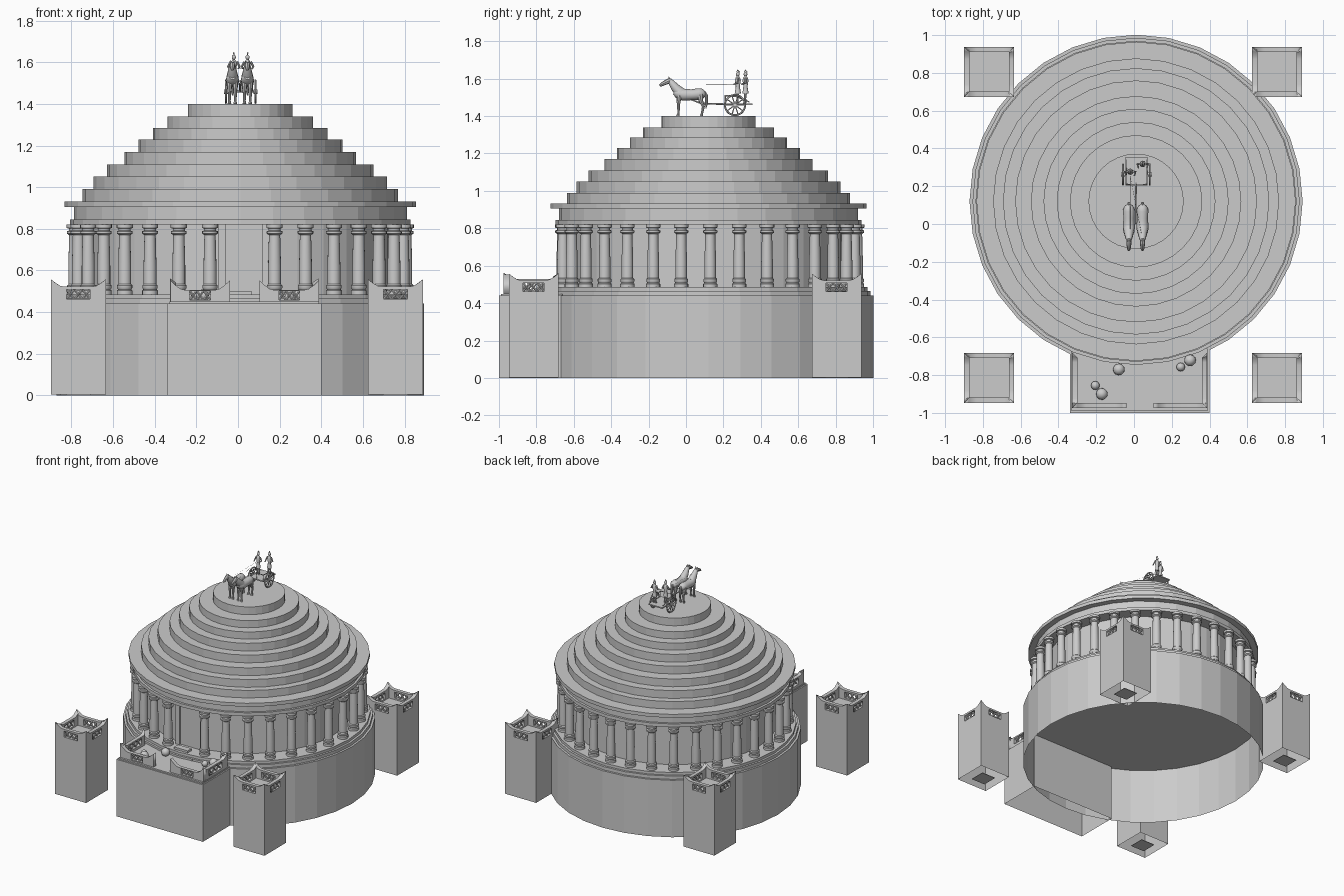
import bpy, bmesh
from math import sin, cos, pi, radians
from mathutils import Vector, Matrix

if "Cube" in bpy.data.objects:
    bpy.data.objects.remove(bpy.data.objects["Cube"])

CX, CY = 0.011, 0.12          # centre of the round building


def finish(name, bm, smooth=False):
    bmesh.ops.recalc_face_normals(bm, faces=bm.faces)
    me = bpy.data.meshes.new(name)
    bm.to_mesh(me)
    bm.free()
    if smooth:
        me.shade_smooth()
        me.set_sharp_from_angle(angle=radians(40))
    ob = bpy.data.objects.new(name, me)
    bpy.context.collection.objects.link(ob)
    return ob


def box(name, x0, x1, y0, y1, z0, z1, open_bottom=False):
    bm = bmesh.new()
    bmesh.ops.create_cube(bm, size=1)
    for v in bm.verts:
        v.co = ((x0, x1)[v.co.x > 0], (y0, y1)[v.co.y > 0], (z0, z1)[v.co.z > 0])
    if open_bottom:
        low = [f for f in bm.faces if all(v.co.z == min(w.co.z for w in bm.verts) for v in f.verts)]
        bmesh.ops.delete(bm, geom=low, context='FACES_ONLY')
    return finish(name, bm)


def lathe(name, prof, n, loc=(CX, CY, 0), smooth=False):
    bm = bmesh.new()
    rings = []
    for r, z in prof:
        if r == 0:
            rings.append([bm.verts.new((0, 0, z))] * n)
        else:
            rings.append([bm.verts.new((r * cos(2 * pi * i / n), r * sin(2 * pi * i / n), z)) for i in range(n)])
    for a, b in zip(rings, rings[1:]):
        for i in range(n):
            j = (i + 1) % n
            bm.faces.new(list(dict.fromkeys((a[i], a[j], b[j], b[i]))))
    ob = finish(name, bm, smooth)
    ob.location = loc
    return ob


def tube(name, pts, n=8):
    """Capped tube through points (x, y, z, radius)."""
    bm = bmesh.new()
    P = [Vector(p[:3]) for p in pts]
    rings = []
    for k, p in enumerate(P):
        t = (P[min(k + 1, len(P) - 1)] - P[max(k - 1, 0)]).normalized()
        u = t.cross(Vector((1, 0, 0)) if abs(t.x) < 0.9 else Vector((0, 0, 1))).normalized()
        w = t.cross(u)
        rings.append([bm.verts.new(p + pts[k][3] * (u * cos(2 * pi * i / n) + w * sin(2 * pi * i / n))) for i in range(n)])
    for a, b in zip(rings, rings[1:]):
        for i in range(n):
            bm.faces.new((a[i], a[(i + 1) % n], b[(i + 1) % n], b[i]))
    bm.faces.new(rings[0])
    bm.faces.new(rings[-1])
    return finish(name, bm, True)


def ball(name, loc, r, sz=1):
    bm = bmesh.new()
    bmesh.ops.create_uvsphere(bm, u_segments=12, v_segments=8, radius=r)
    ob = finish(name, bm, True)
    ob.location = loc
    ob.scale.z = sz
    return ob


def parapet(name, cx, cy, z, ang, length, flat, horn, slope, hole, mitre=True, t=0.028):
    """Wall with raised concave corners and a pierced opening filled with lattice."""
    h, d = length / 2, horn - flat
    left = [(-h, horn), (-h + slope * .35, flat + d * .5), (-h + slope * .7, flat + d * .12), (-h + slope, flat)]
    outer = [(-h, 0)] + left + [(-u, v) for u, v in reversed(left)] + [(h, 0)]
    a, v0, v1 = hole
    inner = [(-a, v0), (a, v0), (a, v1), (-a, v1)]
    cu = bpy.data.curves.new(name, 'CURVE')
    cu.dimensions, cu.fill_mode, cu.extrude = '2D', 'BOTH', t / 2
    for pts in (outer, inner):
        s = cu.splines.new('POLY')
        s.points.add(len(pts) - 1)
        for p, q in zip(s.points, pts):
            p.co = (q[0], q[1], 0, 1)
        s.use_cyclic_u = True
    tmp = bpy.data.objects.new(name, cu)
    bpy.context.collection.objects.link(tmp)
    me = bpy.data.meshes.new_from_object(tmp.evaluated_get(bpy.context.evaluated_depsgraph_get()))
    bpy.data.objects.remove(tmp)
    # mitre the inner side so that corner horns come to a point
    for v in me.vertices:
        if mitre and v.co.z < 0 and abs(v.co.x) > h - t:
            v.co.x = (h - t) * (1 if v.co.x > 0 else -1)
            v.co.y = min(v.co.y, flat + d * .42)
    ob = bpy.data.objects.new(name, me)
    bpy.context.collection.objects.link(ob)
    place = Matrix.Translation((cx, cy, z)) @ Matrix.Rotation(ang, 4, 'Z')
    ob.matrix_world = place @ Matrix.Rotation(pi / 2, 4, 'X')
    # crossed lattice bars
    for i in range(3):
        ua, ub = -a + 2 * a * i / 3, -a + 2 * a * (i + 1) / 3
        for p, q in (((ua, v0), (ub, v1)), ((ub, v0), (ua, v1))):
            tube(name + "_lattice", [(p[0], 0, p[1], .006), (q[0], 0, q[1], .006)], 6).matrix_world = place


# round base drum, open underneath, with ceiling and stepped top
lathe("base_drum", [(.882, 0), (.882, .44), (.866, .44), (.866, .465), (.85, .465), (.85, .485), (0, .485)], 32)
lathe("drum_ceiling", [(.88, .438), (0, .438)], 32)
lathe("inner_wall", [(.72, .485), (.72, .83)], 32)

# stepped roof with eave
tiers = [(.80, .905), (.845, .932), (.757, .99), (.705, 1.05), (.64, 1.11), (.557, 1.17),
         (.49, 1.23), (.42, 1.285), (.35, 1.34), (.252, 1.40)]
prof, z = [(0, .82), (.817, .82), (.817, .845), (.80, .845)], .845
for r, top in tiers:
    prof += [(r, z), (r, top)]
    z = top
prof = [p for i, p in enumerate(prof) if i == 0 or p != prof[i - 1]]
lathe("stepped_roof", prof + [(0, 1.40)], 32)

# ring of columns, leaving out the one before the door
col = lathe("column", [(0, .485), (.038, .485), (.038, .503), (.032, .508), (.037, .516), (.037, .528), (.031, .534),
                       (.031, .62), (.027, .77), (.038, .777), (.038, .788), (.029, .791), (.029, .801),
                       (.039, .804), (.039, .82), (0, .82)], 16, smooth=True)
for i in range(1, 32):
    a = -pi / 2 + 2 * pi * i / 32 + radians(.7)
    ob = col if i == 1 else bpy.data.objects.new("column", col.data)
    if i > 1:
        bpy.context.collection.objects.link(ob)
    ob.location = (CX + .795 * cos(a), CY + .795 * sin(a), 0)

# doorway and entrance steps
box("door_panel", -.07, .125, -.615, -.50, .485, .82)
for x in (-.077, .132):
    box("door_jamb", x - .017, x + .017, -.63, -.52, .485, .82)
for i in range(3):
    box("entrance_step", -.11 + .03 * i, .125 - .03 * i, -.737 + .015 * i, -.66, .44, .465 + .018 * i)

# corner towers, open underneath with a small foot plate
for tx in (-.767, .757):
    for ty in (-.815, .805):
        s = .1325
        box("tower_body", tx - s, tx + s, ty - s, ty + s, .003, .45, True)
        box("tower_foot", tx - .06, tx + .06, ty - .06, ty + .06, 0, .004)
        for k in range(4):
            a = k * pi / 2
            o = s - .014
            parapet("tower_parapet", tx + o * sin(a), ty - o * cos(a), .45, a, 2 * s, .072, .108, .065, (.057, .012, .058))

# front terrace with parapets
box("terrace_body", -.34, .40, -1, -.66, 0, .44, True)
box("terrace_floor", -.33, .39, -.99, -.66, .43, .45)
for x in (-.182, .246):
    parapet("terrace_front_parapet", x, -.961, .44, 0, .285, .066, .112, .07, (.05, .018, .062), False)
for x, a in ((-.313, -pi / 2), (.373, pi / 2)):
    parapet("terrace_side_parapet", x, -.828, .44, a, .293, .088, .122, .05, (.077, .03, .077))

# pots on the terrace
for x, y, r in ((-.08, -.77, .031), (-.205, -.855, .023), (-.17, -.90, .031), (.247, -.757, .023), (.297, -.722, .031)):
    ball("terrace_pot", (x, y, .45 + r * .9), r)

# pair of horses
for hx in (-.027, .045):
    tube("horse_body", [(hx, .103, 1.527, .010), (hx, .093, 1.523, .024), (hx, .07, 1.518, .031), (hx, .03, 1.514, .029),
                        (hx, -.015, 1.514, .032), (hx, -.045, 1.524, .029), (hx, -.064, 1.530, .014)], 12)
    tube("horse_neck", [(hx, -.03, 1.525, .030), (hx, -.058, 1.553, .023), (hx, -.08, 1.582, .016), (hx, -.09, 1.594, .009)], 10)
    tube("horse_head", [(hx, -.076, 1.593, .009), (hx, -.092, 1.588, .014), (hx, -.115, 1.577, .012),
                        (hx, -.134, 1.567, .009), (hx, -.141, 1.563, .005)])
    tube("horse_tail", [(hx, .098, 1.53, .006), (hx, .110, 1.51, .008), (hx, .110, 1.47, .008), (hx, .106, 1.44, .002)])
    for sx in (-.014, .014):
        x = hx + sx
        tube("horse_ear", [(hx + sx * .5, -.088, 1.596, .004), (hx + sx * .5, -.092, 1.611, .001)], 6)
        tube("horse_front_leg", [(x, -.035, 1.51, .015), (x, -.04, 1.475, .010), (x, -.04, 1.45, .0075),
                                 (x, -.04, 1.415, .006), (x, -.045, 1.40, .009)])
        tube("horse_rear_leg", [(x, .075, 1.515, .019), (x, .08, 1.48, .012), (x, .093, 1.452, .008),
                                (x, .086, 1.415, .006), (x, .082, 1.40, .009)])

# cart with wheels, pole and rails
box("cart_floor", -.045, .072, .205, .355, 1.458, 1.467)
tube("cart_axle", [(-.065, .267, 1.46, .005), (.09, .267, 1.46, .005)])
tube("cart_pole", [(.01, .0, 1.50, .004), (.01, .08, 1.468, .004), (.01, .22, 1.463, .005)])
tube("cart_rail", [(-.042, .34, 1.475, .003), (-.042, .27, 1.505, .004), (-.042, .21, 1.51, .004),
                   (.069, .21, 1.51, .004), (.069, .27, 1.505, .004), (.069, .34, 1.475, .003)])
for x in (-.042, .013, .069):
    tube("cart_post", [(x, .21, 1.463, .003), (x, .21, 1.51, .003)])
for x in (-.058, .084):
    bpy.ops.mesh.primitive_torus_add(major_segments=28, minor_segments=6, major_radius=.054, minor_radius=.005,
                                     location=(x, .262, 1.459), rotation=(0, pi / 2, 0))
    bpy.context.object.name = "wheel_rim"
    tube("wheel_hub", [(x - .01, .262, 1.459, .011), (x + .01, .262, 1.459, .011)], 12)
    for i in range(10):
        a = 2 * pi * i / 10
        tube("wheel_spoke", [(x, .262, 1.459, .003), (x, .262 + .053 * cos(a), 1.459 + .053 * sin(a), .003)], 6)

# two standing riders with helmets, arms and reins
for px, py in ((-.02, .277), (.046, .318)):
    tube("rider_torso", [(px, py, 1.535, .014), (px, py, 1.56, .011), (px, py, 1.59, .016), (px, py, 1.605, .012), (px, py, 1.615, .005)], 10)
    tube("rider_skirt", [(px, py, 1.520, .017), (px, py, 1.55, .012)], 10)
    ball("rider_head", (px, py, 1.624), .010, 1.2)
    tube("helmet_crest", [(px, py - .008, 1.637, .002), (px, py, 1.645, .004), (px, py + .011, 1.634, .002)], 6)
    for s in (-1, 1):
        tube("rider_leg", [(px + s * .007, py, 1.525, .008), (px + s * .008, py - .002, 1.495, .006),
                           (px + s * .009, py, 1.472, .005), (px + s * .009, py - .012, 1.468, .004)])
        tube("rider_arm", [(px + s * .015, py, 1.603, .006), (px + s * .028, py, 1.578, .005), (px + s * .022, py - .022, 1.570, .004)])
for hx in (-.027, .045):
    tube("rein", [(-.02, .253, 1.57, .0006), (hx + .008, -.12, 1.572, .0006)], 4)
